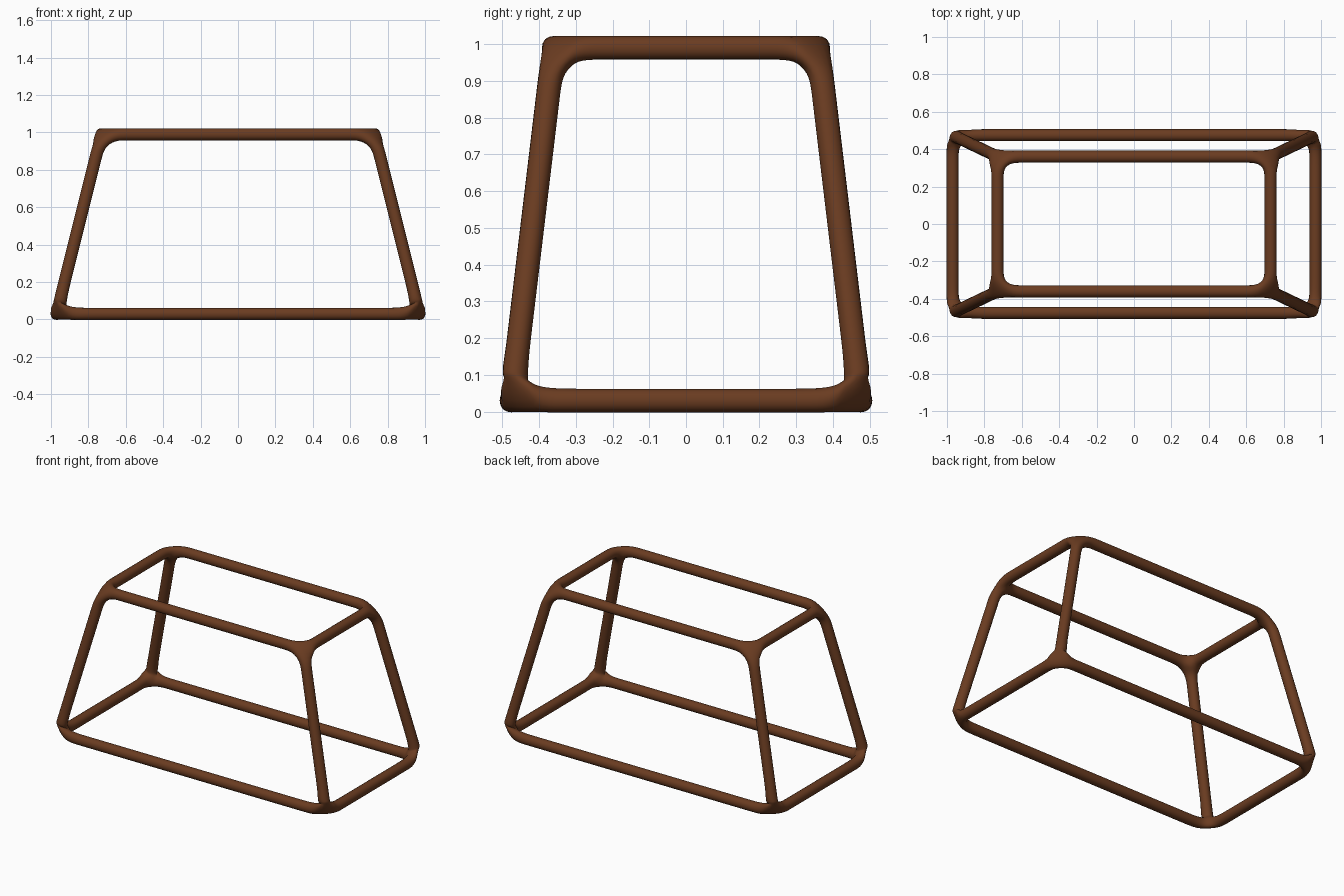
import bpy, bmesh

if "Cube" in bpy.data.objects:
    bpy.data.objects.remove(bpy.data.objects["Cube"])

# Brown wood colour
brown = bpy.data.materials.new("brown")
brown.diffuse_color = (0.145, 0.045, 0.015, 1)
brown.use_nodes = True
brown.node_tree.nodes["Principled BSDF"].inputs["Base Color"].default_value = brown.diffuse_color

# Tapered box whose edges become the bars
bm = bmesh.new()
bmesh.ops.create_cube(bm, size=1)
for v in bm.verts:
    top = v.co.z > 0
    v.co.x *= 1.46 if top else 1.94
    v.co.y *= 0.72 if top else 0.95
    v.co.z = 0.99 if top else 0.03
bmesh.ops.delete(bm, geom=bm.faces[:], context="FACES_ONLY")
mesh = bpy.data.meshes.new("tapered_frame")
bm.to_mesh(mesh)
bm.free()
frame = bpy.data.objects.new("tapered_frame", mesh)
bpy.context.collection.objects.link(frame)
mesh.materials.append(brown)
bpy.context.view_layer.objects.active = frame
frame.select_set(True)

# Thicken the edges into bars and round them
skin = frame.modifiers.new("bars", "SKIN")
skin.use_smooth_shade = True
for v in mesh.skin_vertices[0].data:
    v.radius = (0.035, 0.035)
sub = frame.modifiers.new("round", "SUBSURF")
sub.levels = sub.render_levels = 2
